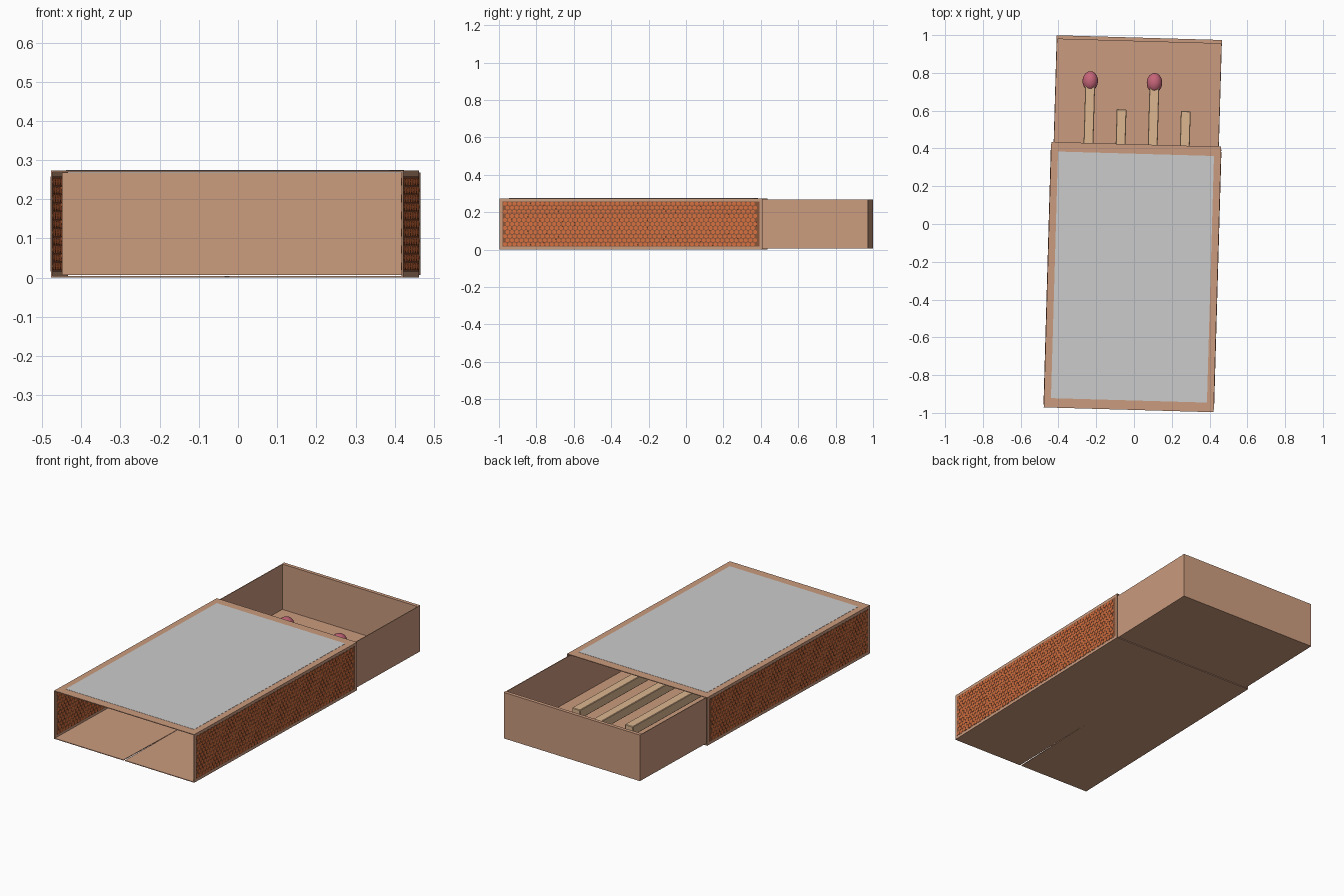
import bpy, bmesh, math
from mathutils import Matrix, Vector

if "Cube" in bpy.data.objects:
    bpy.data.objects.remove(bpy.data.objects["Cube"])

TILT = -0.0285          # whole box is turned slightly about z
W, TW = 0.45, 0.4375    # half widths of sleeve and tray
SY0, SY1 = -0.984, 0.422
TY0, TY1 = -0.41, 0.987
H, T = 0.274, 0.004


def material(name, rgb):
    m = bpy.data.materials.new(name)
    m.diffuse_color = (*rgb, 1)
    m.use_nodes = True
    m.node_tree.nodes["Principled BSDF"].inputs["Base Color"].default_value = m.diffuse_color
    return m


card = material("card", (0.60, 0.33, 0.21))
wood = material("wood", (0.72, 0.47, 0.28))
tip = material("match_tip", (0.56, 0.13, 0.19))
grit = material("striker_grit", (0.68, 0.16, 0.05))
backing = material("striker_backing", (0.25, 0.09, 0.04))


def finish(name, bm, mat=None):
    bmesh.ops.recalc_face_normals(bm, faces=bm.faces)
    me = bpy.data.meshes.new(name)
    bm.to_mesh(me)
    bm.free()
    ob = bpy.data.objects.new(name, me)
    bpy.context.collection.objects.link(ob)
    ob.rotation_euler.z = TILT
    if mat:
        me.materials.append(mat)
    return ob


def add_box(bm, lo, hi):
    lo, hi = Vector(lo), Vector(hi)
    m = Matrix.Translation((lo + hi) / 2) @ Matrix.Diagonal((*(hi - lo), 1))
    return bmesh.ops.create_cube(bm, size=1, matrix=m)["verts"]


def boxes(name, mat, *pairs):
    bm = bmesh.new()
    for lo, hi in pairs:
        add_box(bm, lo, hi)
    return finish(name, bm, mat)


# Sleeve top and sides
boxes("sleeve_top", card, ((-W, SY0, H - T), (W, SY1, H)))
for side, s in (("left", -1), ("right", 1)):
    x = s * (W - T / 2)
    boxes(f"sleeve_{side}_wall", card,
          ((x - T / 2, SY0, 0), (x + T / 2, SY1, H)))
    boxes(f"striker_{side}_backing", backing,
          ((x - 0.0027, SY0 + 0.015, 0.016), (x + 0.0027, SY1 - 0.015, H - 0.016)))

    # Striker grit: staggered hexagons showing on both faces
    bm = bmesh.new()
    step, rows = 0.025, 11
    turn = Matrix.Rotation(math.pi / 2, 4, 'Y')
    for r in range(rows):
        z = 0.029 + r * (H - 0.058) / (rows - 1)
        for c in range(54):
            y = SY0 + 0.029 + (c + 0.5 * (r % 2)) * step
            bmesh.ops.create_cone(bm, cap_ends=True, segments=6, radius1=0.0115,
                                  radius2=0.0115, depth=0.0075,
                                  matrix=Matrix.Translation((x, y, z)) @ turn)
    finish(f"striker_{side}_grit", bm, grit)

# Sleeve bottom: two flaps meeting at a seam that opens toward the front
for side, s in (("left", -1), ("right", 1)):
    bm = bmesh.new()
    outline = [(W, SY0), (0.005, SY0), (0, -0.42), (0, SY1), (W, SY1)]
    face = bm.faces.new([bm.verts.new((s * px, py, 0)) for px, py in outline])
    up = bmesh.ops.extrude_face_region(bm, geom=[face])["geom"]
    bmesh.ops.translate(bm, vec=(0, 0, T),
                        verts=[v for v in up if isinstance(v, bmesh.types.BMVert)])
    finish(f"sleeve_bottom_{side}", bm, card)

# Label on the sleeve top
boxes("top_label", None,
      ((-W + 0.037, SY0 + 0.05, H - 0.001), (W - 0.037, SY1 - 0.05, H + 0.001)))

# Tray floor, side walls and folded end walls
ZB, ZT = 0.007, 0.268
boxes("tray_floor", card, ((-TW, TY0, ZB), (TW, TY1, ZB + T)))
boxes("tray_side_walls", card,
      *[((s * (TW - T / 2) - T / 2, TY0, ZB), (s * (TW - T / 2) + T / 2, TY1, ZT))
        for s in (-1, 1)])
for name, a, b in (("front", TY0, TY0 + 0.02), ("back", TY1 - 0.02, TY1)):
    boxes(f"tray_{name}_wall", card, ((-TW, a, ZB), (TW, b, ZT + 0.001)))

# Matches, alternating end for end about the tray's middle
mid = (TY0 + TY1) / 2
for i in range(4):
    x = -0.253 + i * 0.17
    d = 1 if i % 2 == 0 else -1
    head, tail = 0.75, 2 * mid - 0.605
    if d < 0:
        head, tail = 2 * mid - head, 2 * mid - tail
    z = 0.056
    bm = bmesh.new()
    add_box(bm, (x - 0.026, min(head, tail), z - 0.026),
            (x + 0.026, max(head, tail), z + 0.026))
    bmesh.ops.bevel(bm, geom=bm.edges[:], offset=0.003, segments=1, affect='EDGES')
    finish(f"match_stick_{i + 1}", bm, wood)

    bm = bmesh.new()
    bmesh.ops.create_uvsphere(
        bm, u_segments=20, v_segments=12, radius=1,
        matrix=Matrix.Translation((x, head, z)) @ Matrix.Diagonal((0.041, 0.052, 0.041, 1))
        @ Matrix.Rotation(math.pi / 2, 4, 'X'))
    for f in bm.faces:
        f.smooth = True
    finish(f"match_head_{i + 1}", bm, tip)
